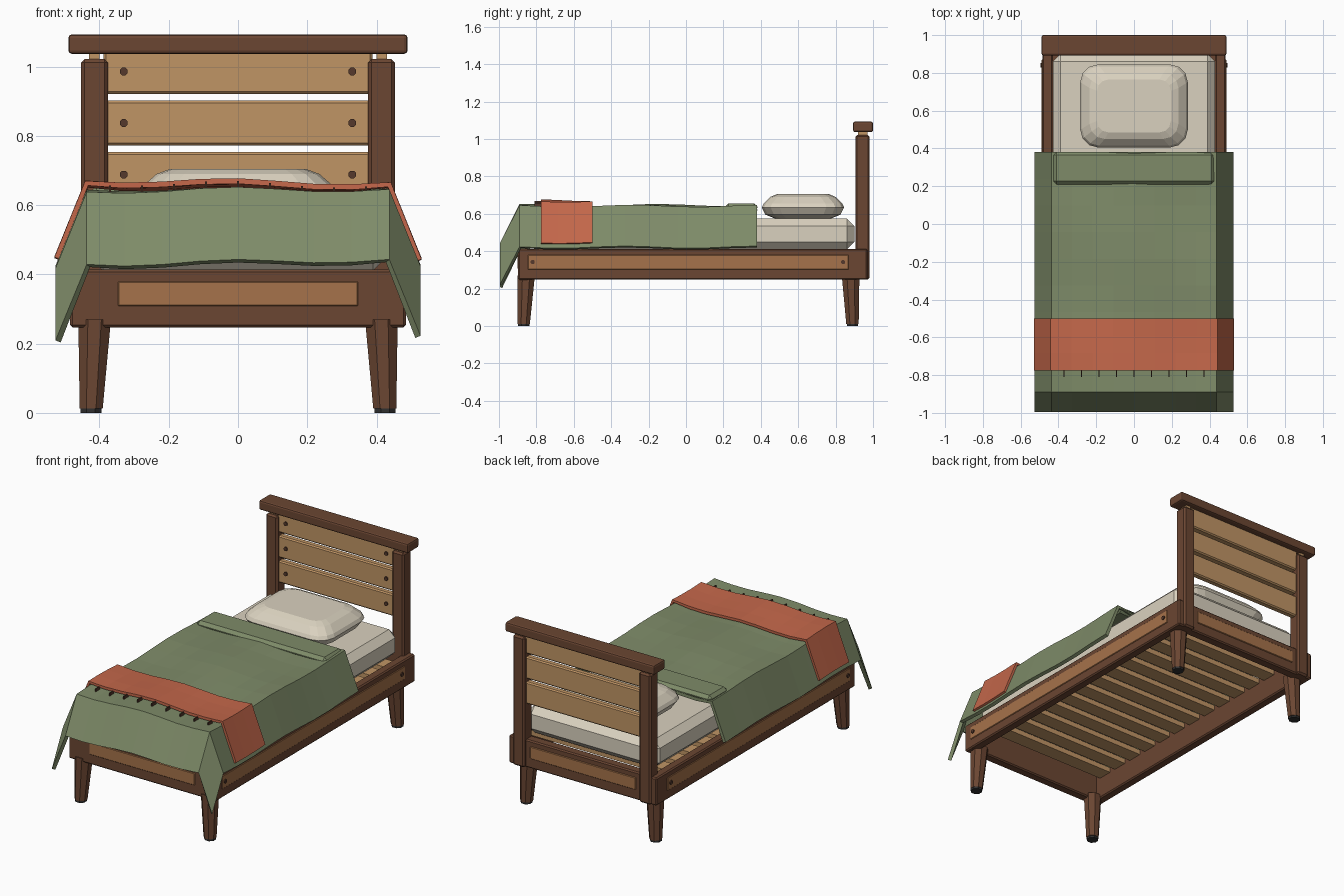
import bpy, bmesh, math
from mathutils import Vector

if "Cube" in bpy.data.objects:
    bpy.data.objects.remove(bpy.data.objects["Cube"])


def mat(name, r, g, b):
    m = bpy.data.materials.new(name)
    m.diffuse_color = (r, g, b, 1)
    m.use_nodes = True
    m.node_tree.nodes["Principled BSDF"].inputs["Base Color"].default_value = m.diffuse_color
    return m


DARK = mat("dark_wood", .147, .061, .032)
TAN = mat("light_wood", .53, .30, .13)
MID = mat("panel_wood", .38, .17, .069)
GREEN = mat("green_cloth", .21, .26, .14)
RED = mat("red_cloth", .55, .136, .069)
CREAM = mat("cream_cloth", .70, .64, .52)
SCREW = mat("screw", .09, .04, .025)
BLACK = mat("foot_pad", .03, .03, .03)


def finish(bm, name, m):
    bmesh.ops.recalc_face_normals(bm, faces=bm.faces)
    me = bpy.data.meshes.new(name)
    bm.to_mesh(me)
    bm.free()
    me.materials.append(m)
    ob = bpy.data.objects.new(name, me)
    bpy.context.collection.objects.link(ob)
    return ob


def box(name, x, y, z, m, bevel=.007, segments=1):
    bm = bmesh.new()
    bmesh.ops.create_cube(bm, size=1)
    for v in bm.verts:
        v.co = Vector([(r[0] + r[1]) / 2 + c * (r[1] - r[0]) for c, r in zip(v.co, (x, y, z))])
    if bevel:
        bmesh.ops.bevel(bm, geom=bm.edges[:], offset=bevel, segments=segments,
                        profile=.5, affect='EDGES')
    return finish(bm, name, m)


def loft(name, rings, m):
    # skin a list of closed rings and cap both ends
    bm = bmesh.new()
    vs = [[bm.verts.new(p) for p in ring] for ring in rings]
    n = len(vs[0])
    for a, b in zip(vs, vs[1:]):
        for i in range(n):
            j = (i + 1) % n
            bm.faces.new((a[i], a[j], b[j], b[i]))
    bm.faces.new(vs[0])
    bm.faces.new(vs[-1])
    return finish(bm, name, m)


def circle(x, y, z, r, n=8):
    return [(x + r * math.cos(math.tau * (i + .5) / n),
             y + r * math.sin(math.tau * (i + .5) / n), z) for i in range(n)]


def screw(name, x, y, z, r, axis):
    c = [[(a, b) for a, b, _ in circle(0, 0, 0, r)]] * 2
    if axis == 'Y':
        rings = [[(x + a, y + d, z + b) for a, b in ring] for ring, d in zip(c, (-.005, .005))]
    else:
        rings = [[(x + d, y + a, z + b) for a, b in ring] for ring, d in zip(c, (-.005, .005))]
    loft(name, rings, SCREW)


# bed frame rails with applied panels
for s in (-1, 1):
    box("side_rail", sorted((s * .43, s * .485)), (-.895, .97), (.248, .413), DARK)
    box("side_panel", sorted((s * .475, s * .489)), (-.845, .87), (.302, .38), MID, .003)
    for y in (-.82, .84):
        screw("rail_screw", s * .49, y, .342, .012, 'X')
box("front_rail", (-.485, .485), (-.897, -.84), (.247, .414), DARK)
box("front_panel", (-.347, .347), (-.902, -.89), (.308, .38), MID, .003)
box("back_rail", (-.435, .435), (.905, .965), (.248, .413), DARK)
box("back_panel", (-.347, .347), (.955, .97), (.308, .38), MID, .003)

# tapered legs and foot pads
for s in (-1, 1):
    for yt, yb in ((-.855, -.868), (.88, .89)):
        loft("leg", [circle(s * .424, yb, .012, .036), circle(s * .414, yt, .27, .051)], DARK)
        loft("foot_pad", [circle(s * .425, yb, 0, .033), circle(s * .425, yb, .015, .033)], BLACK)

# slats
for i in range(13):
    y = -.765 + i * .13
    box("slat", (-.44, .44), (y - .044, y + .044), (.375, .405), TAN, 0)

# headboard
for s in (-1, 1):
    box("headboard_post", sorted((s * .376, s * .453)), (.905, .982), (.248, 1.022), DARK, .01)
    box("post_peg", sorted((s * .40, s * .43)), (.92, .97), (1.01, 1.045), TAN, 0)
for i in range(3):
    z = .623 + i * .149
    box("headboard_plank", (-.388, .388), (.922, .962), (z, z + .13), TAN, .007)
    for s in (-1, 1):
        screw("plank_screw", s * .33, .92, z + .065, .012, 'Y')
box("headboard_cap", (-.49, .49), (.893, 1.0), (1.037, 1.093), DARK, .01, 2)

# mattress
box("mattress", (-.43, .43), (-.85, .90), (.41, .575), CREAM, .04)


# pillow from rounded rectangle rings
def round_rect(hx, hy, r, z, cy=.625):
    pts = []
    for k, (sx, sy) in enumerate(((1, 1), (-1, 1), (-1, -1), (1, -1))):
        for j in range(4):
            a = math.pi / 2 * (k + j / 3)
            pts.append((sx * (hx - r) + r * math.cos(a), cy + sy * (hy - r) + r * math.sin(a), z))
    return pts


loft("pillow", [round_rect(*p) for p in (
    (.20, .145, .06, .573), (.26, .20, .09, .595), (.285, .22, .095, .635),
    (.275, .21, .09, .655), (.235, .175, .08, .69), (.195, .14, .06, .705))], CREAM)


# draped cloth: a sheet whose sides and foot fall away from the mattress edge
def wave(x, y):
    return .007 * math.sin(11 * x + 1.8) + .006 * math.sin(9 * y + 3 * x + 2.9)


def drape(name, xs, ys, z0, drop, m, thick):
    bm = bmesh.new()
    grid = []
    for y in ys:
        row = []
        for x in xs:
            z = z0 + wave(x, y)
            if abs(x) > .5:
                z -= drop
            if y < -.95:
                z -= .205
            row.append(bm.verts.new((x, y, z)))
        grid.append(row)
    for a, b in zip(grid, grid[1:]):
        for i in range(len(xs) - 1):
            bm.faces.new((a[i], a[i + 1], b[i + 1], b[i]))
    ob = finish(bm, name, m)
    if ob.data.polygons[len(ob.data.polygons) // 2].normal.z < 0:
        ob.data.flip_normals()
    mod = ob.modifiers.new("thickness", 'SOLIDIFY')
    mod.thickness = thick
    mod.offset = -1
    return ob


mid = [-.437 + i * .874 / 8 for i in range(9)]
rows = [-.89 + i * 1.27 / 9 for i in range(10)]
drape("blanket", [-.527] + mid + [.527], [-.995] + rows, .64, .225, GREEN, .02)
drape("throw", [-.53] + [x * 1.01 for x in mid] + [.53], [-.775, -.684, -.592, -.50],
      .666, .225, RED, .016)
box("blanket_fold", (-.427, .427), (.21, .382), (.615, .656), GREEN, .018)

# fringe along the throw
for i in range(9):
    x = -.37 + i * .0925
    z = .651 + wave(x, -.79)
    box("fringe", (x - .003, x + .003), (-.81, -.77), (z - .012, z + .006), SCREW, 0)
